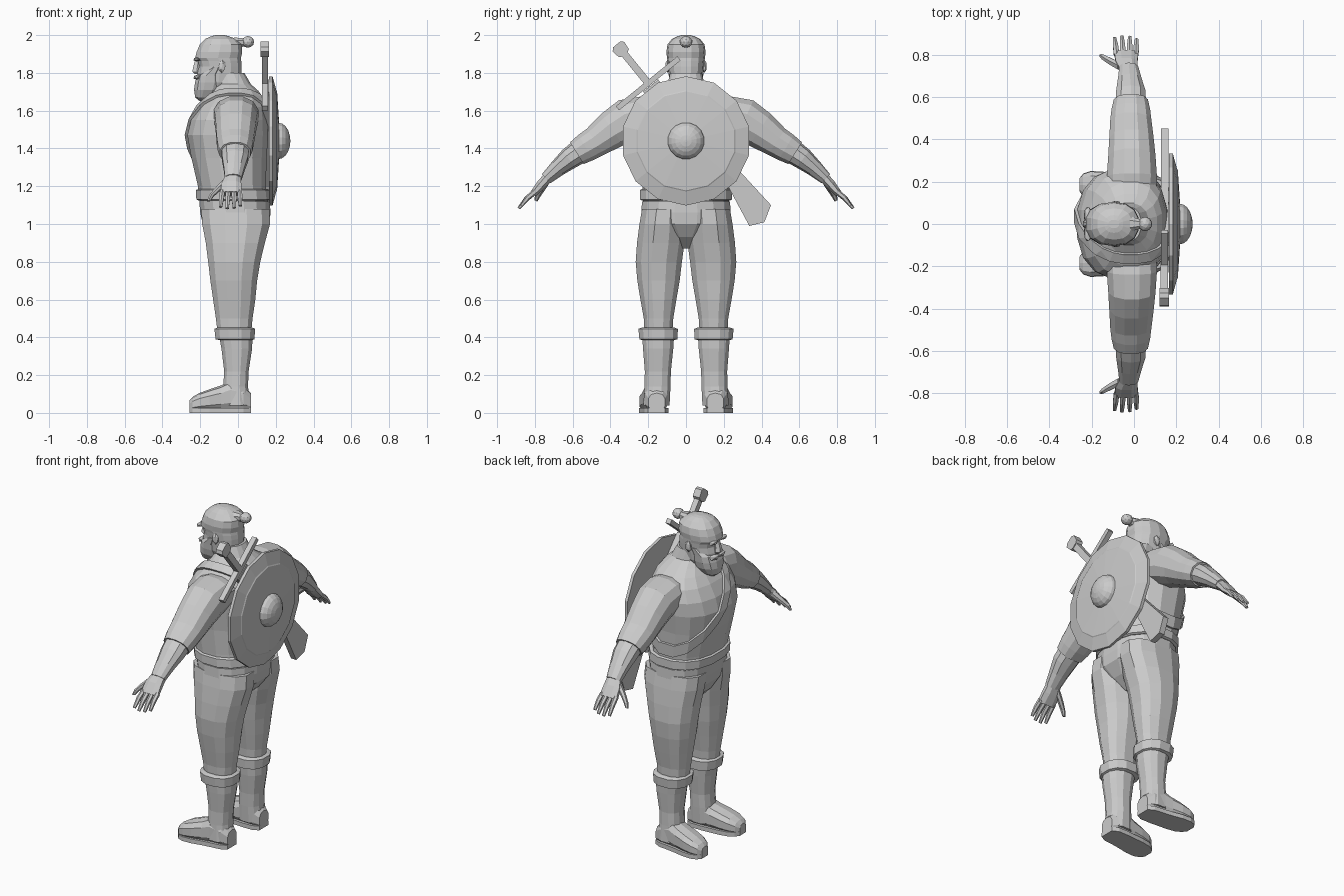
import bpy, bmesh, math
from mathutils import Vector as V


def finish(name, bm, mirror=False):
    bmesh.ops.recalc_face_normals(bm, faces=bm.faces)
    me = bpy.data.meshes.new(name)
    bm.to_mesh(me)
    bm.free()
    ob = bpy.data.objects.new(name, me)
    bpy.context.collection.objects.link(ob)
    if mirror:
        m = ob.modifiers.new("Mirror", 'MIRROR')
        m.use_axis = (False, True, False)
        m.use_mirror_merge = False
    return ob


def loft(name, rings, n=12, p=0.85, mirror=False):
    """Skin through rings of (centre, half-axis u, half-axis v)."""
    bm = bmesh.new()
    pw = lambda t: math.copysign(abs(t) ** p, t) if abs(t) > 1e-6 else 0
    loops = []
    for c, u, v in rings:
        loops.append([bm.verts.new(V(c) + V(u) * pw(math.cos(a)) + V(v) * pw(math.sin(a)))
                      for a in (2 * math.pi * (i + 0.5) / n for i in range(n))])
    for a, b in zip(loops, loops[1:]):
        for i in range(n):
            bm.faces.new((a[i], a[(i + 1) % n], b[(i + 1) % n], b[i]))
    bm.faces.new(loops[0])
    bm.faces.new(loops[-1])
    return finish(name, bm, mirror)


def zring(z, x0, x1, y0, y1):
    return ((x0 + x1) / 2, (y0 + y1) / 2, z), ((x1 - x0) / 2, 0, 0), (0, (y1 - y0) / 2, 0)


def stack(name, rows, n=12, p=0.85, mirror=False):
    rows = [r if len(r) == 5 else (*r[:3], -r[3], r[3]) for r in rows]
    return loft(name, [zring(*r) for r in rows], n, p, mirror)


def tube(name, pts, n=6, mirror=False):
    """Limb in a y-z plane: points of (x, y, z, half width in x, half thickness)."""
    rings = []
    for i, (x, y, z, rx, rt) in enumerate(pts):
        a, b = pts[max(i - 1, 0)], pts[min(i + 1, len(pts) - 1)]
        d = V((0, b[1] - a[1], b[2] - a[2])).normalized()
        rings.append(((x, y, z), (rx, 0, 0), (0, -d.z * rt, d.y * rt)))
    return loft(name, rings, n, 0.9, mirror)


def ball(name, loc, size, sub=2, mirror=False):
    bm = bmesh.new()
    bmesh.ops.create_icosphere(bm, subdivisions=sub, radius=1)
    for v in bm.verts:
        v.co = V(loc) + V(a * b for a, b in zip(v.co, size))
    return finish(name, bm, mirror)


def prism(name, pts, lo, hi, axis='x', mirror=False):
    bm = bmesh.new()
    f = bm.faces.new([bm.verts.new((lo, a, b) if axis == 'x' else (a, b, lo)) for a, b in pts])
    ext = bmesh.ops.extrude_face_region(bm, geom=[f])
    d = V((hi - lo, 0, 0)) if axis == 'x' else V((0, 0, hi - lo))
    bmesh.ops.translate(bm, vec=d, verts=[e for e in ext['geom'] if isinstance(e, bmesh.types.BMVert)])
    return finish(name, bm, mirror)


def lathe_x(name, prof, n, z):
    return loft(name, [((x, 0, z), (0, r, 0), (0, 0, r)) for x, r in prof], n, 1.0)


# Torso with sloping shoulders and neck
torso = stack("torso", [
    (1.10, -.205, .165, .23), (1.20, -.215, .15, .235), (1.35, -.25, .155, .245),
    (1.47, -.272, .163, .262), (1.55, -.252, .16, .268), (1.62, -.212, .15, .25),
    (1.67, -.17, .135, .20), (1.705, -.14, .11, .145), (1.74, -.12, .07, .10),
    (1.80, -.12, .035, .085)], 16)

# Shoulder strap: a diagonal slice of the torso, thickened
bm = bmesh.new()
bm.from_mesh(torso.data)
nrm = V((0, .45, .39)).normalized()
mid = V((0, -.145, 1.68))
for s in (1, -1):
    bmesh.ops.bisect_plane(bm, geom=bm.verts[:] + bm.edges[:] + bm.faces[:],
                           plane_co=mid + nrm * .026 * s, plane_no=nrm * s, clear_outer=True)
strap = finish("shoulder_strap", bm)
sol = strap.modifiers.new("Thick", 'SOLIDIFY')
sol.thickness, sol.offset = .014, 1

# Belt
stack("belt", [(1.125, -.212, .172, .238), (1.13, -.224, .18, .248),
               (1.18, -.226, .175, .248), (1.185, -.212, .16, .238)], 16)

# Trousers
stack("pelvis", [(1.12, -.208, .172, .237), (1.06, -.203, .175, .24), (1.0, -.19, .17, .235),
                 (.93, -.15, .12, .13), (.87, -.09, .05, .05)], 16)
stack("leg", [
    (1.08, -.2, .172, 0, .236), (1.0, -.195, .175, .0, .25), (.9, -.175, .147, .004, .263),
    (.8, -.162, .122, .018, .27), (.7, -.15, .105, .03, .261), (.6, -.135, .095, .048, .244),
    (.5, -.12, .08, .065, .226), (.42, -.11, .072, .07, .222)], 12, mirror=True)

# Boots
stack("boot_shaft", [(.42, -.105, .08, .06, .235), (.34, -.09, .077, .065, .23),
                     (.22, -.075, .058, .078, .22), (.14, -.08, .055, .08, .222),
                     (.04, -.09, .066, .085, .228)], 12, mirror=True)
stack("boot_cuff", [(.385, -.10, .078, .06, .235), (.39, -.122, .09, .042, .25),
                    (.445, -.128, .094, .04, .255), (.452, -.11, .078, .06, .235)], 12, mirror=True)
foot = [(.068, .155, .045, .10), (.03, .156, .064, .14), (-.04, .16, .068, .165), (-.09, .166, .07, .14),
        (-.15, .174, .074, .12), (-.205, .18, .07, .10), (-.24, .184, .054, .08), (-.258, .185, .03, .06)]
loft("boot_foot", [((x, y, h / 2 + .005), (0, w, 0), (0, 0, h / 2)) for x, y, w, h in foot],
     10, .75, mirror=True)
outline = [(x, y + w) for x, y, w, h in foot] + [(x, y - w) for x, y, w, h in reversed(foot)]
prism("boot_sole", outline, 0, .026, 'z', mirror=True)

# Arms: sleeve ends with a small step, then forearm
tube("sleeve", [(-.01, .13, 1.585, .12, .08), (-.01, .22, 1.575, .122, .105), (-.01, .31, 1.55, .115, .118),
                (-.012, .39, 1.5, .108, .105), (-.015, .48, 1.435, .1, .085), (-.015, .53, 1.405, .094, .08),
                (-.015, .578, 1.375, .083, .07)], 12, mirror=True)
tube("forearm", [(-.015, .55, 1.393, .076, .066), (-.015, .62, 1.345, .072, .058),
                 (-.02, .68, 1.295, .058, .045), (-.025, .74, 1.24, .046, .033)], 10, mirror=True)

# Hands
tube("palm", [(-.025, .725, 1.252, .044, .03), (-.035, .765, 1.21, .056, .028),
              (-.037, .808, 1.16, .06, .02)], 8, mirror=True)
for i, (xa, xb, l) in enumerate([(-.082, -.092, .94), (-.052, -.057, 1.03), (-.021, -.02, 1), (.009, .012, .86)]):
    y, z = .08 * l, -.083 * l
    tube(f"finger_{i + 1}", [(xa, .798, 1.172, .015, .015), ((xa + xb) / 2, .803 + y * .5, 1.172 + z * .45, .014, .014),
                             (xb, .803 + y, 1.168 + z, .009, .008)], 6, mirror=True)
tube("thumb", [(-.055, .74, 1.23, .025, .022), (-.105, .765, 1.185, .02, .018),
               (-.14, .785, 1.15, .014, .015), (-.155, .795, 1.122, .009, .009)], 6, mirror=True)

# Head with cropped hair
stack("head", [
    (1.70, -.19, -.03, .06), (1.75, -.215, .01, .085), (1.80, -.217, .022, .092), (1.835, -.208, .022, .095),
    (1.862, -.214, .02, .098), (1.878, -.23, .018, .1), (1.91, -.222, .025, .104), (1.95, -.205, .022, .098),
    (1.98, -.175, -.01, .074), (1.995, -.14, -.05, .042), (2.0, -.12, -.07, .02)], 14)

# Face details
stack("beard", [(1.652, -.205, -.155, .025), (1.67, -.228, -.12, .055), (1.71, -.235, -.08, .08),
                (1.75, -.23, -.07, .09), (1.785, -.218, -.075, .094), (1.83, -.15, -.08, .1)], 12)
stack("nose", [(1.87, -.228, -.19, .012), (1.825, -.242, -.19, .018),
               (1.805, -.244, -.19, .024), (1.793, -.23, -.19, .018)], 6)
ball("moustache", (-.213, .03, 1.777), (.026, .042, .015), 1, True)
ball("brow", (-.218, .045, 1.872), (.02, .042, .012), 1, True)
ball("ear", (-.085, .098, 1.835), (.022, .013, .036), 1, True)

# Hair bun
ball("hair_bun", (.052, 0, 1.964), (.034, .034, .031), 2)
loft("hair_tie", [((-.02, 0, 1.955), (0, .04, 0), (0, 0, .035)),
                  ((.04, 0, 1.963), (0, .02, 0), (0, 0, .02))], 8)

# Round shield on the back, with central boss
ZS = 1.44
lathe_x("shield", [(.165, .32), (.165, .342), (.183, .342), (.203, .268), (.207, .262), (.218, .09)], 14, ZS)
lathe_x("shield_boss", [(.205, .1)] + [(.215 + .062 * math.sin(a), .098 * math.cos(a))
        for a in (math.radians(d) for d in (0, 18, 36, 54, 72, 86))], 16, ZS)

# Sword slung behind the shield
d = V((.63, -.777))
e = V((.777, .63))
hub = V((-.2, 1.745))


def blade_part(name, pts, x0, x1):
    prism(name, [tuple(hub + d * a + e * b) for a, b in pts], x0, x1)


def bar(a0, a1, b):
    return [(a0, -b), (a1, -b), (a1, b), (a0, b)]


blade_part("sword_pommel", [(-.265, -.024), (-.25, -.04), (-.205, -.034), (-.195, -.016),
                            (-.195, .016), (-.205, .034), (-.25, .04), (-.265, .024)], .12, .165)
blade_part("sword_grip", bar(-.205, 0, .019), .126, .16)
blade_part("sword_guard", bar(-.014, .014, .21), .128, .16)
prism("scabbard", [(-.228, 1.70), (-.148, 1.765), (.275, 1.29), (.45, 1.10),
                   (.415, 1.01), (.335, .99), (.225, 1.195)], .127, .163)
